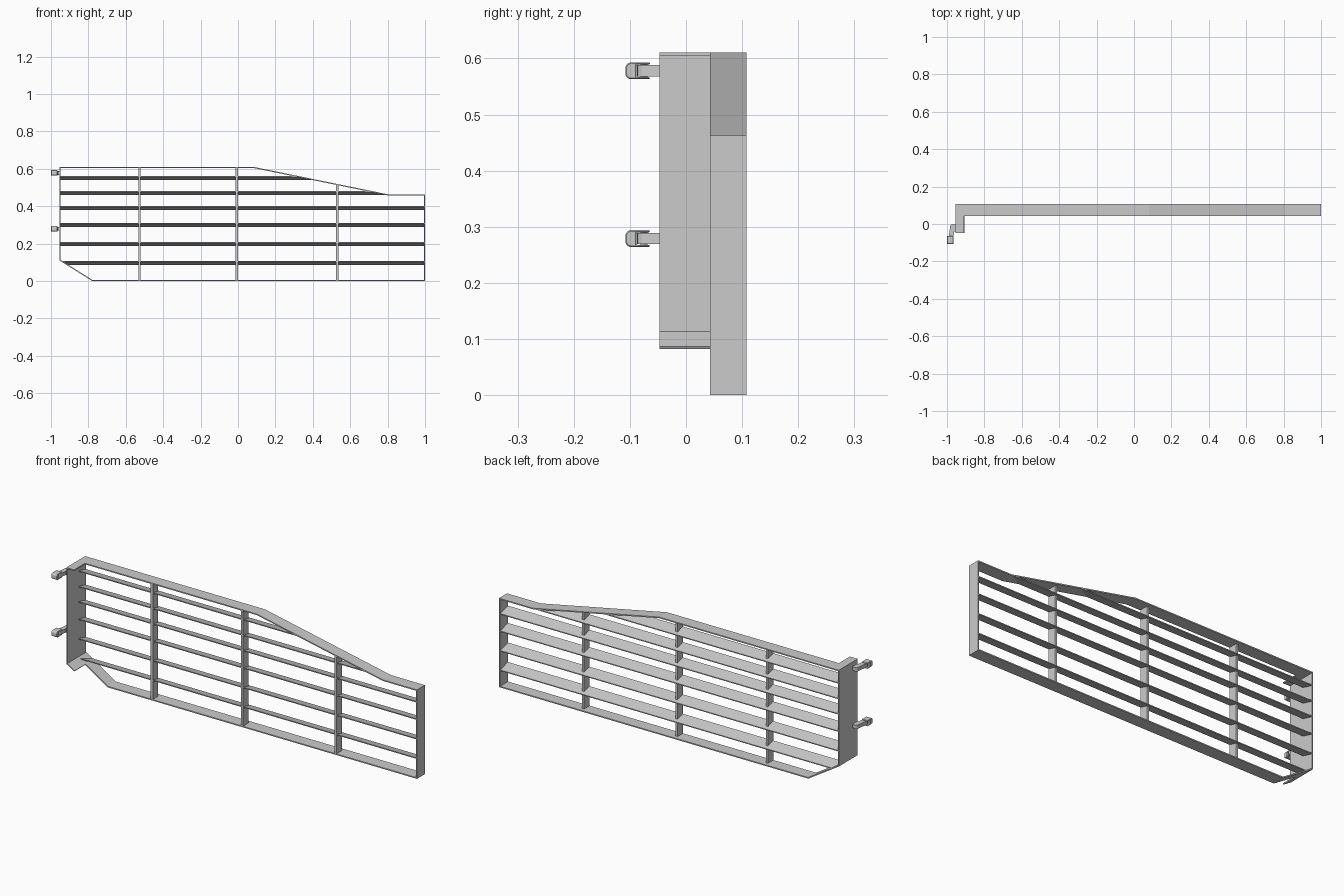
import bpy, bmesh, math
from mathutils import Vector

if "Cube" in bpy.data.objects:
    bpy.data.objects.remove(bpy.data.objects["Cube"])

FRONT, BACK = 0.043, 0.108      # depth range of the main frame
WALL = 0.006                    # sheet thickness


def make(name, verts, faces):
    mesh = bpy.data.meshes.new(name)
    mesh.from_pydata(verts, [], faces)
    bm = bmesh.new()
    bm.from_mesh(mesh)
    bmesh.ops.recalc_face_normals(bm, faces=bm.faces)
    bm.to_mesh(mesh)
    bm.free()
    ob = bpy.data.objects.new(name, mesh)
    bpy.context.collection.objects.link(ob)
    return ob


def prism(name, a, b):
    """Solid between two matching loops of points."""
    n = len(a)
    faces = [(i, (i + 1) % n, n + (i + 1) % n, n + i) for i in range(n)]
    faces += [tuple(range(n)), tuple(range(n, 2 * n))]
    return make(name, list(a) + list(b), faces)


def box(name, x0, x1, y0, y1, z0, z1):
    a = [(x0, y0, z0), (x1, y0, z0), (x1, y0, z1), (x0, y0, z1)]
    return prism(name, a, [(x, y1, z) for x, y, z in a])


def strip(name, pts, y0, y1, closed):
    """Thin sheet following an x-z path, thickened to the right of travel."""
    p = [Vector(q) for q in pts]
    n = len(p)
    inner = []
    for i in range(n):
        dirs = []
        if closed or i > 0:
            dirs.append((p[i] - p[i - 1]).normalized())
        if closed or i < n - 1:
            dirs.append((p[(i + 1) % n] - p[i]).normalized())
        norms = [Vector((d.y, -d.x)) for d in dirs]
        m = sum(norms, Vector((0, 0))).normalized()
        inner.append(p[i] + m * WALL / m.dot(norms[0]))
    verts = [(q.x, y, q.y) for loop, y in ((p, y0), (inner, y0), (inner, y1), (p, y1))
             for q in loop]
    faces = []
    for i in range(n if closed else n - 1):
        j = (i + 1) % n
        for k in range(4):
            l = (k + 1) % 4
            faces.append((k * n + i, k * n + j, l * n + j, l * n + i))
    if not closed:
        faces += [tuple(k * n for k in range(4)), tuple(k * n + n - 1 for k in range(4))]
    return make(name, verts, faces)


# Outer frame and the side return wrapping forward on the left
outline = [(-0.955, 0.611), (0.08, 0.611), (0.805, 0.463), (1.0, 0.463),
           (1.0, 0.0), (-0.78, 0.0), (-0.955, 0.11)]
strip("outer_frame", outline, FRONT, BACK, True)
strip("side_return", [(-0.91, 0.082), (-0.955, 0.11), (-0.955, 0.611), (-0.91, 0.611)],
      -0.047, FRONT, False)


def top_z(x):
    return min(0.611, max(0.463, 0.611 - (x - 0.08) / 0.725 * 0.148)) - 0.003


def right_x(z):
    return min(0.805, 0.08 + (0.609 - z) / 0.148 * 0.725) if z > 0.45 else 0.997


def left_x(z):
    return -0.952 + max(0, 0.11 - z) / 0.11 * 0.175


# Tilted horizontal louvre slats, trimmed by the sloping frame edges
for i, z in enumerate((0.097, 0.198, 0.300, 0.390, 0.470, 0.551)):
    prof = [(FRONT + 0.001, z + 0.006), (FRONT + 0.001, z + 0.011),
            (BACK - 0.001, z - 0.006), (BACK - 0.001, z - 0.011)]
    prism(f"slat_{i + 1}", [(left_x(h), y, h) for y, h in prof],
          [(right_x(h), y, h) for y, h in prof])

# Vertical braces
for i, x in enumerate((-0.527, -0.007, 0.53)):
    w = 0.006
    prof = [(x - w, 0.003), (x + w, 0.003), (x + w, top_z(x + w)), (x - w, top_z(x - w))]
    prism(f"brace_{i + 1}", [(a, FRONT + 0.001, b) for a, b in prof],
          [(a, 0.088, b) for a, b in prof])


def arc(cx, cy, r, a0, a1, n=8):
    return [(cx + r * math.cos(math.radians(a0 + (a1 - a0) * i / n)),
             cy + r * math.sin(math.radians(a0 + (a1 - a0) * i / n))) for i in range(n + 1)]


# Hinges: rounded tongue on the side plate held by a U-shaped fork with a pin
for i, z in enumerate((0.279, 0.578)):
    tongue = arc(-0.970, -0.014, 0.013, 0, 180) + arc(-0.979, -0.075, 0.012, 180, 360)
    prism(f"hinge_tongue_{i + 1}", [(x, y, z - 0.01) for x, y in tongue],
          [(x, y, z + 0.01) for x, y in tongue])
    box(f"hinge_mount_{i + 1}", -0.972, -0.953, -0.04, -0.004, z - 0.009, z + 0.009)
    fork = (arc(-0.098, z + 0.005, 0.010, 90, 180, 4) + arc(-0.098, z - 0.005, 0.010, 180, 270, 4)
            + [(-0.064, z - 0.015), (-0.064, z - 0.011), (-0.088, z - 0.011),
               (-0.088, z + 0.011), (-0.064, z + 0.011), (-0.064, z + 0.015)])
    ob = prism(f"hinge_fork_{i + 1}", [(-1.0, y, h) for y, h in fork],
               [(-0.966, y, h) for y, h in fork])
    ob.modifiers.new("soft_edges", 'BEVEL').width = 0.002
    pin = arc(-0.982, -0.075, 0.006, 0, 330, 11)
    prism(f"hinge_pin_{i + 1}", [(x, y, z - 0.014) for x, y in pin],
          [(x, y, z + 0.014) for x, y in pin])
